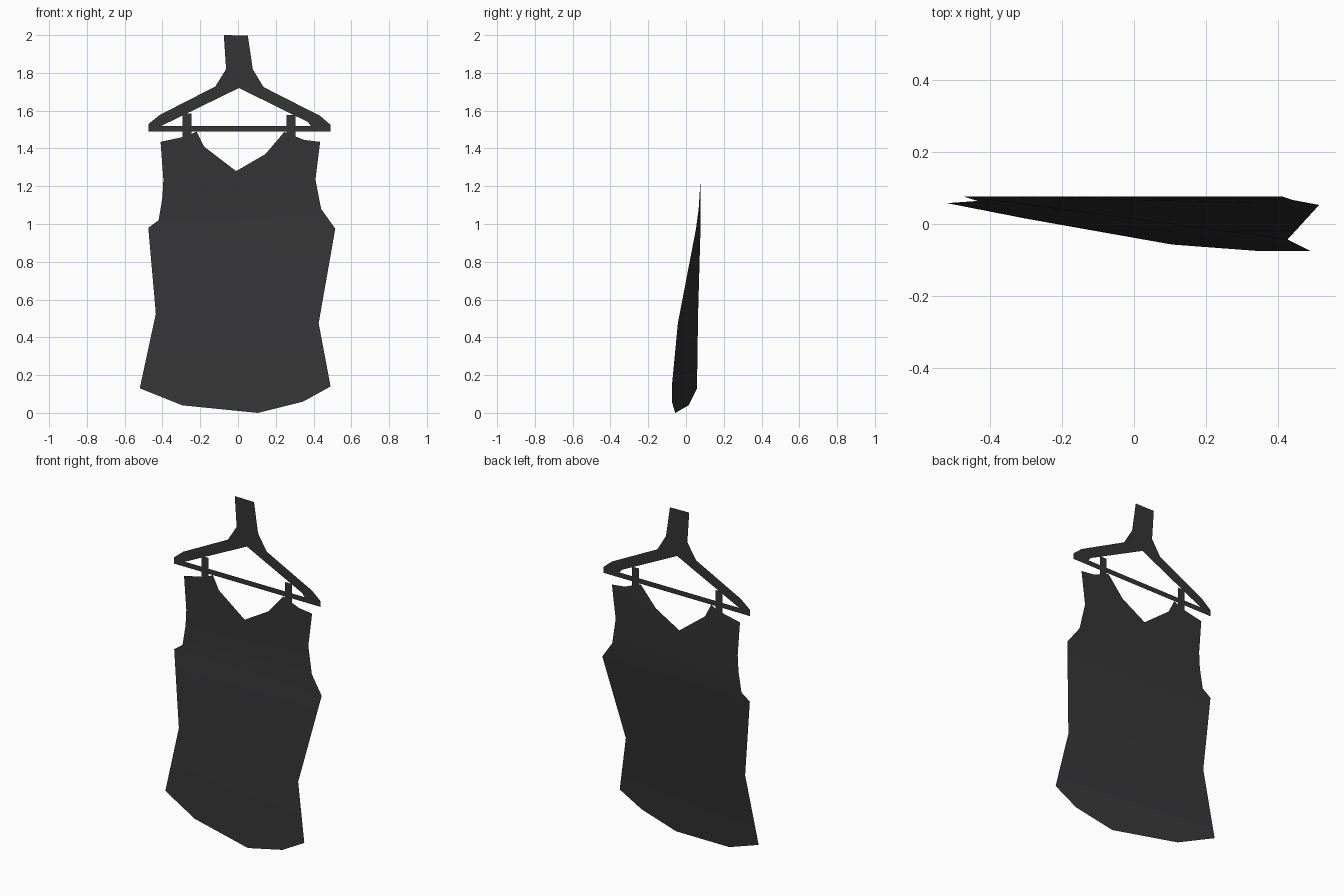
import bpy, bmesh

if "Cube" in bpy.data.objects:
    bpy.data.objects.remove(bpy.data.objects["Cube"])

Y = 0.077  # plane of the hanger and upper shirt

cloth = bpy.data.materials.new("charcoal")
cloth.diffuse_color = (0.035, 0.035, 0.037, 1)
cloth.use_nodes = True
cloth.node_tree.nodes["Principled BSDF"].inputs["Base Color"].default_value = cloth.diffuse_color


def finish(name, bm, smooth=False):
    for f in bm.faces:
        f.smooth = smooth
    me = bpy.data.meshes.new(name)
    bm.to_mesh(me)
    bm.free()
    me.materials.append(cloth)
    ob = bpy.data.objects.new(name, me)
    bpy.context.collection.objects.link(ob)
    return ob


def flat_sheet(name, loops, y=Y):
    """Fill an outer loop (and optional holes) of (x, z) points."""
    bm = bmesh.new()
    edges = []
    for loop in loops:
        vs = [bm.verts.new((x, y, z)) for x, z in loop]
        edges += [bm.edges.new((vs[i - 1], vs[i])) for i in range(len(vs))]
    bmesh.ops.triangle_fill(bm, edges=edges, use_beauty=True, normal=(0, -1, 0))
    return finish(name, bm)


# Hanger: flat silhouette with a triangular opening
flat_sheet("hanger", [
    [(-0.075, 2.0), (-0.063, 1.82), (-0.12, 1.728), (-0.415, 1.577), (-0.475, 1.528),
     (-0.475, 1.49), (0.49, 1.49), (0.49, 1.525), (0.435, 1.572), (0.135, 1.725),
     (0.078, 1.82), (0.052, 1.998)],
    [(0.005, 1.72), (-0.405, 1.52), (0.385, 1.52), (0.37, 1.54)],
])

# Hanging loops from the shoulders over the bar
for side, x0, x1, top in (("left", -0.293, -0.247, 1.585), ("right", 0.258, 0.304, 1.577)):
    flat_sheet(side + "_loop", [[(x0, 1.44), (x1, 1.44), (x1, top), (x0, top)]], Y - 0.001)

# Shirt: side outlines from shoulder row down to the waist, then neckline and hem
left = [(-0.395, Y, 1.235), (-0.40, Y, 1.14), (-0.42, Y, 1.02), (-0.475, Y, 0.98), (-0.435, 0.064, 0.525)]
right = [(0.41, Y, 1.235), (0.44, 0.067, 1.08), (0.515, 0.053, 0.975), (0.427, -0.043, 0.475)]
neck = [(0.435, 1.435), (0.35, 1.445), (0.245, 1.487), (0.145, 1.37), (-0.01, 1.28),
        (-0.18, 1.41), (-0.22, 1.49), (-0.265, 1.466), (-0.41, 1.435)]
hem = [(-0.52, 0.058, 0.13), (-0.295, 0.014, 0.04), (0.105, -0.057, 0.0),
       (0.345, -0.075, 0.06), (0.49, -0.075, 0.14)]

bm = bmesh.new()
L, R, H = ([bm.verts.new(p) for p in pts] for pts in (left, right, hem))
N = [bm.verts.new((x, Y, z)) for x, z in neck]
bm.faces.new([L[0], R[0]] + N)                    # yoke
bm.faces.new([L[0], L[1], L[2], R[1], R[0]])      # armholes
bm.faces.new([L[2], L[3], R[2], R[1]])            # chest
bm.faces.new([L[3], L[4], R[3], R[2]])            # body
bm.faces.new([L[4]] + H + [R[3]])                 # skirt
finish("tank_top", bm, smooth=True)
